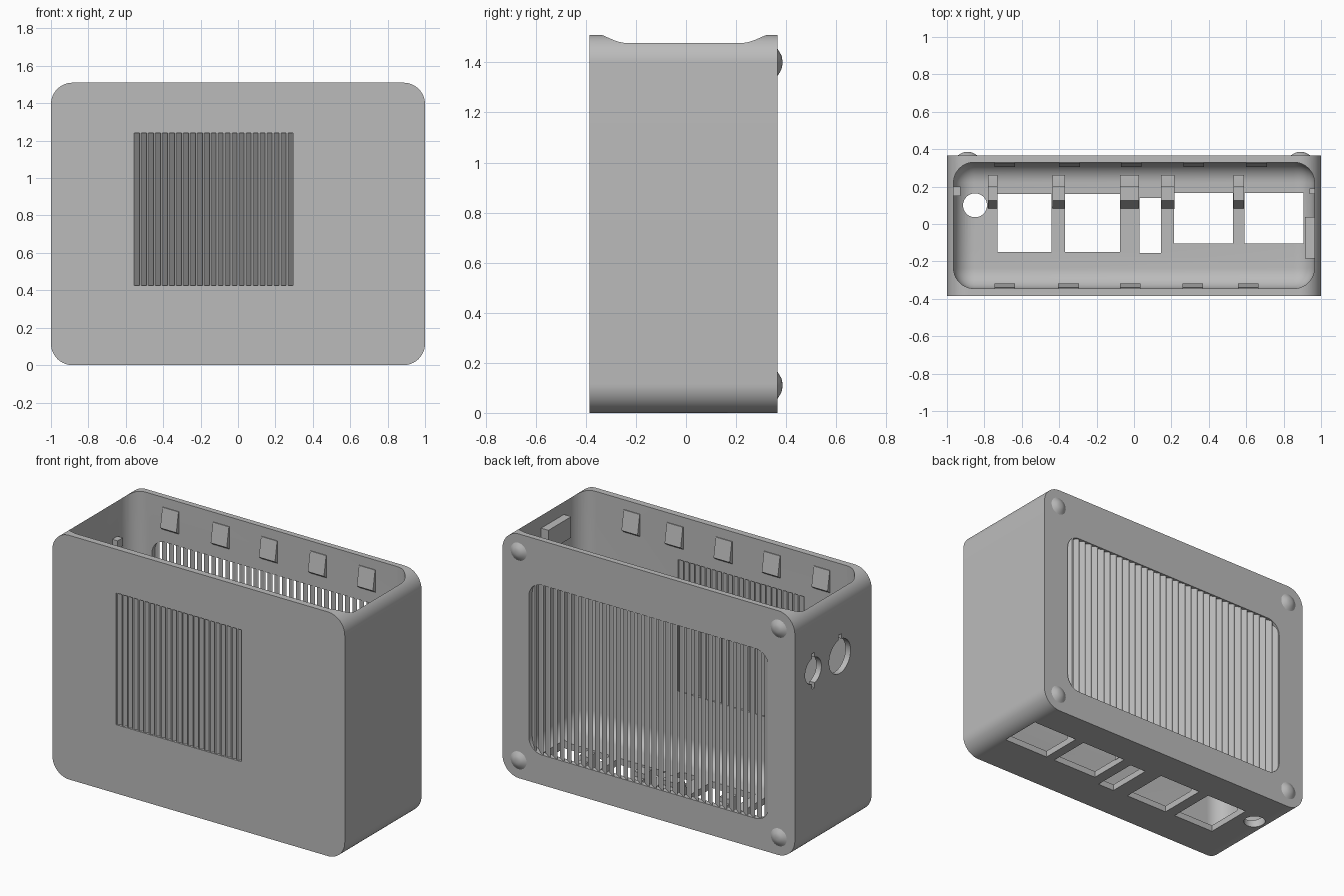
import bpy, bmesh, math
from mathutils import Matrix, Vector

old = bpy.data.objects.get("Cube")
if old:
    bpy.data.objects.remove(old, do_unlink=True)

grey = bpy.data.materials.new("plain grey")
grey.use_nodes = True
grey.diffuse_color = (0.5, 0.5, 0.5, 1)
grey.node_tree.nodes["Principled BSDF"].inputs["Base Color"].default_value = (0.5, 0.5, 0.5, 1)

FRONT, BACK, TOP = -0.385, 0.365, 1.51


def finish(name, bm):
    bmesh.ops.recalc_face_normals(bm, faces=bm.faces)
    mesh = bpy.data.meshes.new(name)
    bm.to_mesh(mesh)
    bm.free()
    mesh.materials.append(grey)
    ob = bpy.data.objects.new(name, mesh)
    bpy.context.collection.objects.link(ob)
    return ob


def add_box(bm, lo, hi):
    lo, hi = Vector(lo), Vector(hi)
    mat = Matrix.Translation((lo + hi) / 2) @ Matrix.Diagonal((*(hi - lo), 1))
    return bmesh.ops.create_cube(bm, size=1, matrix=mat)["verts"]


def add_prism(bm, points, direction):
    """Extrude a flat outline along a direction."""
    face = bm.faces.new([bm.verts.new(p) for p in points])
    new = bmesh.ops.extrude_face_region(bm, geom=[face])["geom"]
    bmesh.ops.translate(bm, vec=direction, verts=[v for v in new if isinstance(v, bmesh.types.BMVert)])


def rounded_box(name, lo, hi, radius, segments, pick):
    """Box with the edges chosen by pick(edge direction, edge centre) rounded."""
    bm = bmesh.new()
    add_box(bm, lo, hi)
    edges = [e for e in bm.edges
             if pick((e.verts[0].co - e.verts[1].co).normalized(), (e.verts[0].co + e.verts[1].co) / 2)]
    bmesh.ops.bevel(bm, geom=edges, offset=radius, segments=segments, profile=0.5, affect="EDGES")
    return finish(name, bm)


def smooth(ob):
    bpy.ops.object.select_all(action="DESELECT")
    ob.select_set(True)
    bpy.context.view_layer.objects.active = ob
    bpy.ops.object.shade_smooth_by_angle(angle=math.radians(30))


def cut(ob, cutter):
    bpy.context.view_layer.objects.active = ob
    mod = ob.modifiers.new("cut", "BOOLEAN")
    mod.operation, mod.solver, mod.object = "DIFFERENCE", "EXACT", cutter
    bpy.ops.object.modifier_apply(modifier=mod.name)
    bpy.data.objects.remove(cutter, do_unlink=True)


def box_cutter(lo, hi):
    bm = bmesh.new()
    add_box(bm, lo, hi)
    return finish("cutter", bm)


def round_cutter(centre, radius, axis):
    bm = bmesh.new()
    mat = Matrix.Translation(centre) @ Matrix.Rotation(math.pi / 2 if axis == "Y" else 0, 4, "Y")
    bmesh.ops.create_cone(bm, cap_ends=True, segments=40, radius1=radius, radius2=radius, depth=0.2, matrix=mat)
    return finish("cutter", bm)


# Shell: rounded outline, hollowed from the open top
case = rounded_box("case_shell", (-1, FRONT, 0), (1, BACK, TOP), 0.115, 14, lambda d, c: abs(d.y) > 0.9)
cut(case, rounded_box("cutter", (-0.965, -0.345, 0.04), (0.965, 0.33, 2), 0.11, 10, lambda d, c: c.z < 1.9))

# Grille openings
cut(case, box_cutter((-0.565, -0.5, 0.425), (0.295, -0.3, 1.24)))
cut(case, rounded_box("cutter", (-0.82, 0.25, 0.185), (0.82, 0.5, 1.235), 0.09, 8, lambda d, c: abs(d.y) > 0.9))

# Connector openings in the floor
for x0, x1, y0, y1 in [(-0.73, -0.44, -0.15, 0.16), (-0.37, -0.075, -0.15, 0.16), (0.03, 0.145, -0.155, 0.14),
                       (0.215, 0.53, -0.105, 0.165), (0.59, 0.905, -0.105, 0.165)]:
    cut(case, box_cutter((x0, y0, -0.1), (x1, y1, 0.12)))
cut(case, round_cutter((-0.85, 0.1, 0), 0.064, "Z"))

# Keyed round openings in the side wall
for y, z, r, ends in [(-0.075, 1.09, 0.105, (1,)), (0.185, 1.1, 0.08, (1, -1))]:
    cut(case, round_cutter((-1, y, z), r, "Y"))
    for s in ends:
        tip = z + s * (r + 0.03)
        cut(case, box_cutter((-1.1, y - 0.014, min(tip, z)), (-0.9, y + 0.014, max(tip, z))))
smooth(case)


# Louvres: slanted slats that lean inward toward +x
def louvres(name, x0, x1, z0, z1, outer, inner, count, face):
    bm = bmesh.new()
    pitch = (x1 - x0) / count
    lean = pitch * 0.85
    for i in range(count):
        a = x0 + i * pitch
        b = min(a + lean, x1)
        add_prism(bm, [(a, outer, z0), (a + face, outer, z0), (min(b + face, x1), inner, z0), (b, inner, z0)],
                  (0, 0, z1 - z0))
    return finish(name, bm)


louvres("front_louvres", -0.565, 0.295, 0.425, 1.24, FRONT + 0.003, -0.347, 23, 0.009)
louvres("back_louvres", -0.82, 0.82, 0.185, 1.235, BACK - 0.006, 0.332, 34, 0.011)

# Snap clips along both long walls, deeper at the lower end
for name, wall, s, centres in [("front_clips", -0.346, 1, (-0.69, -0.35, -0.02, 0.315, 0.61)),
                               ("back_clips", 0.331, -1, (-0.69, -0.345, -0.015, 0.32, 0.655))]:
    bm = bmesh.new()
    for x in centres:
        add_prism(bm, [(x - 0.055, wall, 1.45), (x - 0.055, wall + s * 0.006, 1.45),
                       (x - 0.055, wall + s * 0.027, 1.33), (x - 0.055, wall, 1.31)], (0.11, 0, 0))
    finish(name, bm)

# Board supports on the floor
bm = bmesh.new()
for x0, x1 in [(-0.78, -0.73), (-0.437, -0.37), (-0.075, 0.027), (0.145, 0.217), (0.532, 0.588)]:
    add_prism(bm, [(x0, 0.08, 0.035), (x0, 0.125, 0.16), (x0, 0.2, 0.16), (x0, 0.2, 0.13),
                   (x0, 0.262, 0.13), (x0, 0.262, 0.035)], (x1 - x0, 0, 0))
finish("board_supports", bm)

# Inner blocks on the side walls
bm = bmesh.new()
add_box(bm, (0.915, -0.185, 1.27), (0.97, 0.037, 1.4))
add_box(bm, (0.938, 0.16, 1.27), (0.97, 0.19, 1.4))
add_box(bm, (-0.97, 0.15, 1.21), (-0.928, 0.2, 1.26))
finish("side_blocks", bm)

# Domed feet at the back corners
for side, x in (("right", -0.89), ("left", 0.89)):
    for level, z in (("lower", 0.11), ("upper", TOP - 0.11)):
        bm = bmesh.new()
        rings = [(0.056, -0.004), (0.055, 0), (0.042, 0.008), (0.03, 0.015), (0.018, 0.019), (0.006, 0.02)]
        loops = [[bm.verts.new((x + r * math.cos(k * math.pi / 12), BACK + h, z + r * math.sin(k * math.pi / 12)))
                  for k in range(24)] for r, h in rings]
        for lo, hi in zip(loops, loops[1:]):
            for k in range(24):
                bm.faces.new((lo[k], lo[(k + 1) % 24], hi[(k + 1) % 24], hi[k]))
        bm.faces.new(loops[-1])
        bm.faces.new(loops[0])
        smooth(finish(f"{level}_{side}_foot", bm))
